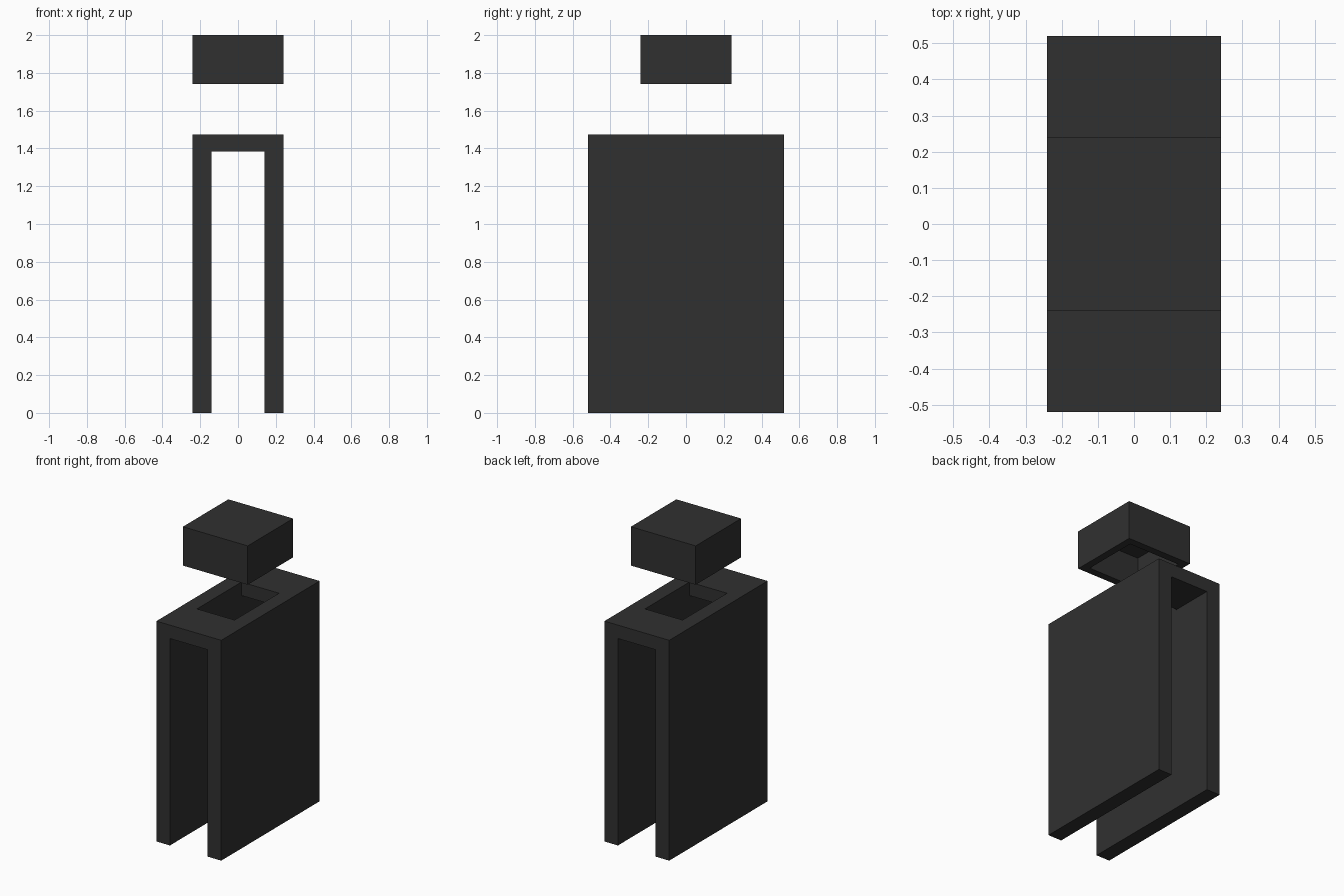
import bpy, bmesh

if "Cube" in bpy.data.objects:
    bpy.data.objects.remove(bpy.data.objects["Cube"])


def ring_slab(bm, hx, hy, ix, iy, z0, z1):
    """Rectangular frame with a rectangular hole, or solid inner faces left open."""
    def loop(x, y, z):
        return [bm.verts.new((sx * x, sy * y, z))
                for sx, sy in ((-1, -1), (1, -1), (1, 1), (-1, 1))]
    return loop(hx, hy, z0), loop(hx, hy, z1), loop(ix, iy, z0), loop(ix, iy, z1)


def bridge(bm, a, b):
    for i in range(4):
        j = (i + 1) % 4
        bm.faces.new((a[i], a[j], b[j], b[i]))


def finish(bm, name):
    bmesh.ops.recalc_face_normals(bm, faces=bm.faces[:])
    mesh = bpy.data.meshes.new(name)
    bm.to_mesh(mesh)
    bm.free()
    ob = bpy.data.objects.new(name, mesh)
    bpy.context.collection.objects.link(ob)
    mat = bpy.data.materials.get("dark_grey") or bpy.data.materials.new("dark_grey")
    mat.diffuse_color = (0.03, 0.03, 0.03, 1)
    mat.use_nodes = True
    mat.node_tree.nodes["Principled BSDF"].inputs["Base Color"].default_value = mat.diffuse_color
    mesh.materials.append(mat)
    return ob


# Body: extruded inverted-U profile
bm = bmesh.new()
profile = [(-.24, 0), (-.14, 0), (-.14, 1.385), (.14, 1.385),
           (.14, 0), (.24, 0), (.24, 1.475), (-.24, 1.475)]
face = bm.faces.new([bm.verts.new((x, -.52, z)) for x, z in profile])
ext = bmesh.ops.extrude_face_region(bm, geom=[face])
bmesh.ops.translate(bm, vec=(0, 1.04, 0),
                    verts=[v for v in ext["geom"] if isinstance(v, bmesh.types.BMVert)])
body = finish(bm, "body")

# Rectangular opening through the top of the body
bpy.ops.mesh.primitive_cube_add(size=1, location=(0, 0, 1.43))
cutter = bpy.context.object
cutter.name = "opening_cutter"
cutter.scale = (.279, .47, .3)
cutter.hide_render = True
cutter.hide_viewport = False
cutter.display_type = 'WIRE'
mod = body.modifiers.new("opening", 'BOOLEAN')
mod.object = cutter
mod.operation = 'DIFFERENCE'
mod.solver = 'EXACT'
bpy.context.view_layer.objects.active = body
bpy.ops.object.modifier_apply(modifier=mod.name)
bpy.data.objects.remove(cutter)

# Cap: box hollowed from below
bm = bmesh.new()
outer_low, outer_top, inner_low, inner_top = ring_slab(bm, .24, .24, .19, .19, 1.74, 2.0)
for v in inner_top:
    v.co.z = 1.95
bridge(bm, outer_low, outer_top)
bridge(bm, inner_low, inner_top)
bridge(bm, outer_low, inner_low)
bm.faces.new(outer_top)
bm.faces.new(inner_top)
finish(bm, "cap")
